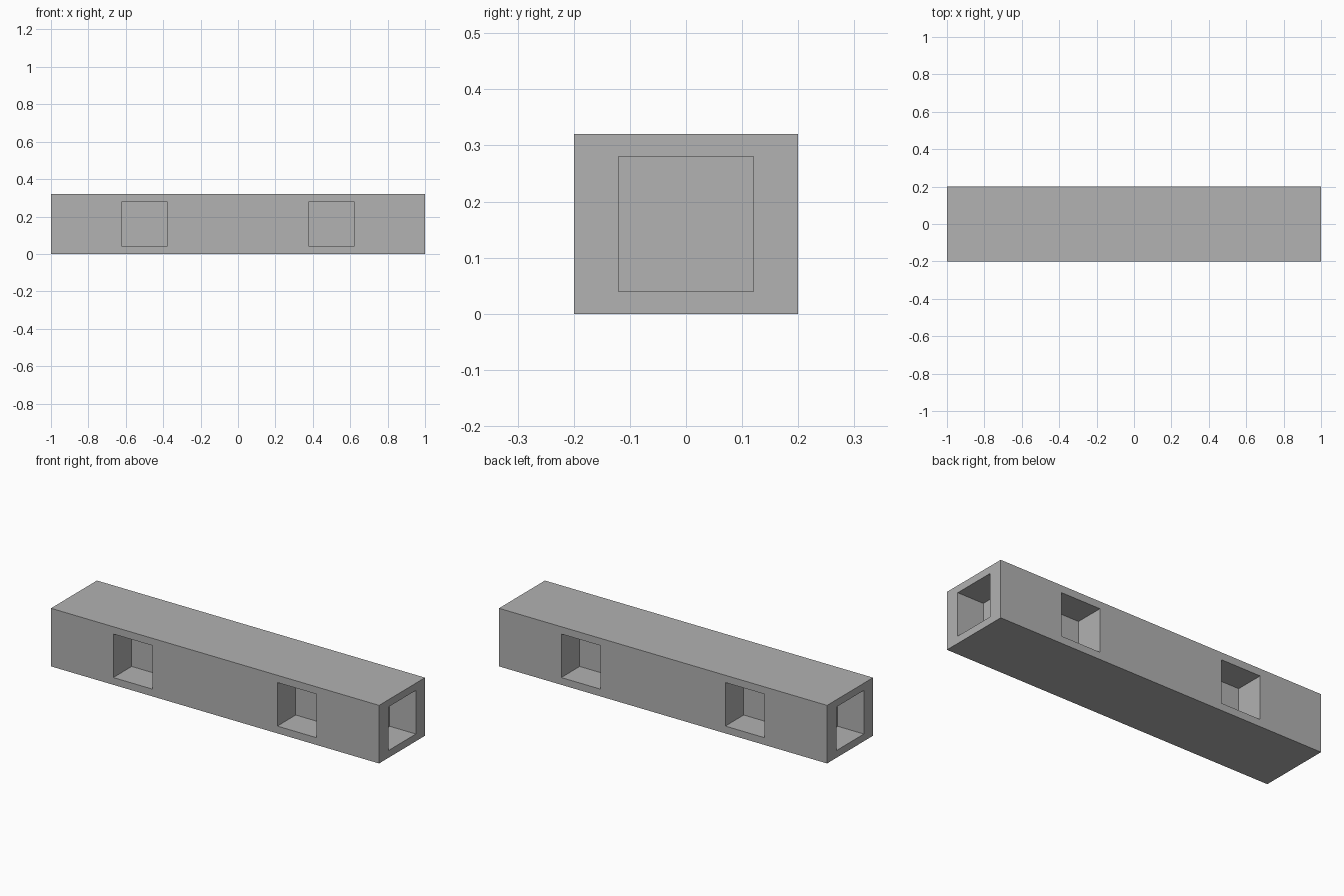
import bpy
import bmesh
from mathutils import Matrix, Vector

default = bpy.data.objects.get("Cube")
if default:
    bpy.data.objects.remove(default, do_unlink=True)

LENGTH, WIDTH, HEIGHT = 2.0, 0.4, 0.32
OPENING, DEPTH, OVERCUT = 0.24, 0.16, 0.1

grey = bpy.data.materials.new("plain grey")
grey.use_nodes = True
colour = (0.445, 0.445, 0.445, 1.0)
grey.diffuse_color = colour
grey.node_tree.nodes["Principled BSDF"].inputs["Base Color"].default_value = colour


def add_box(bm, centre, size):
    matrix = Matrix.Translation(centre) @ Matrix.Diagonal((*size, 1.0))
    bmesh.ops.create_cube(bm, size=1.0, matrix=matrix)


def make_object(name, bm):
    mesh = bpy.data.meshes.new(name)
    bm.to_mesh(mesh)
    bm.free()
    mesh.materials.append(grey)
    obj = bpy.data.objects.new(name, mesh)
    bpy.context.collection.objects.link(obj)
    return obj


# Solid beam
bm = bmesh.new()
add_box(bm, (0, 0, HEIGHT / 2), (LENGTH, WIDTH, HEIGHT))
beam = make_object("beam", bm)

# Square blind pockets: two on each long side, one in each end
bm = bmesh.new()
reach = DEPTH + OVERCUT
shift = (OVERCUT - DEPTH) / 2
for side in (-1, 1):
    add_box(bm, (side * (LENGTH / 2 + shift), 0, HEIGHT / 2),
            (reach, OPENING, OPENING))
    for x in (-LENGTH / 4, LENGTH / 4):
        add_box(bm, (x, side * (WIDTH / 2 + shift), HEIGHT / 2),
                (OPENING, reach, OPENING))
cutter = make_object("pocket_cutter", bm)
cutter.hide_render = True

# Cut the pockets and keep the result as plain geometry
cut = beam.modifiers.new("pockets", "BOOLEAN")
cut.operation = "DIFFERENCE"
cut.solver = "EXACT"
cut.object = cutter
bpy.context.view_layer.objects.active = beam
bpy.ops.object.modifier_apply(modifier=cut.name)
bpy.data.objects.remove(cutter, do_unlink=True)
